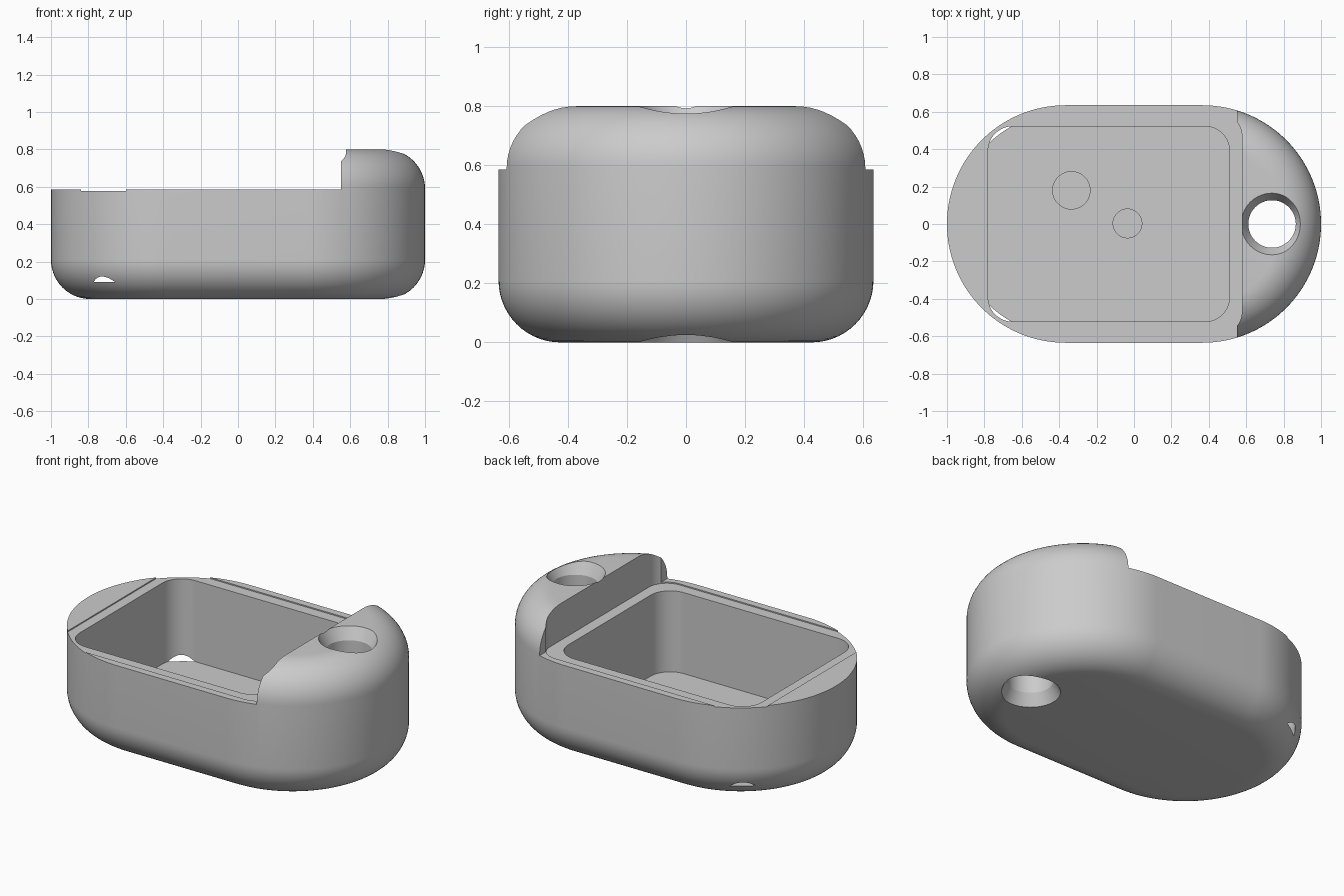
import bpy
import bmesh
from math import sin, cos, pi, radians

cube = bpy.data.objects.get("Cube")
if cube:
    bpy.data.objects.remove(cube, do_unlink=True)

HALF_X, HALF_Y, HEIGHT, FILLET = 1.0, 0.635, 0.80, 0.21
HOLE_X = 0.738

grey = bpy.data.materials.new("plain_grey")
grey.use_nodes = True
grey.diffuse_color = (0.6, 0.6, 0.6, 1)
grey.node_tree.nodes["Principled BSDF"].inputs["Base Color"].default_value = (0.6, 0.6, 0.6, 1)


def outline(x0, x1, hy, r_left, r_right, steps=32):
    """Rounded rectangle, with its own corner radius at each end."""
    pts = []
    corners = [(x1, hy, r_right, 0), (x0, hy, r_left, 1),
               (x0, -hy, r_left, 2), (x1, -hy, r_right, 3)]
    for x, y, r, quarter in corners:
        cx = x - r if x == x1 else x + r
        cy = y - r if y > 0 else y + r
        for i in range(steps + 1 if r > 0 else 1):
            a = (quarter + i / steps) * pi / 2
            p = (cx + r * cos(a), cy + r * sin(a))
            if not pts or abs(p[0] - pts[-1][0]) + abs(p[1] - pts[-1][1]) > 1e-5:
                pts.append(p)
    if abs(pts[0][0] - pts[-1][0]) + abs(pts[0][1] - pts[-1][1]) < 1e-5:
        pts.pop()
    return pts


def circle(x, y, r, n=64):
    return [(x + r * cos(2 * pi * i / n), y + r * sin(2 * pi * i / n)) for i in range(n)]


def loft(name, rings):
    """Closed solid through a stack of (outline, height) rings."""
    bm = bmesh.new()
    loops = [[bm.verts.new((x, y, z)) for x, y in pts] for pts, z in rings]
    for low, high in zip(loops, loops[1:]):
        for i in range(len(low)):
            j = (i + 1) % len(low)
            bm.faces.new((low[i], low[j], high[j], high[i]))
    bm.faces.new(loops[0][::-1])
    bm.faces.new(loops[-1])
    bmesh.ops.recalc_face_normals(bm, faces=bm.faces)
    mesh = bpy.data.meshes.new(name)
    bm.to_mesh(mesh)
    bm.free()
    mesh.materials.append(grey)
    obj = bpy.data.objects.new(name, mesh)
    bpy.context.collection.objects.link(obj)
    return obj


def prism(name, pts, z0, z1=1.5):
    return loft(name, [(pts, z0), (pts, z1)])


# Pill-shaped body with rounded bottom and top edges
def body_ring(inset, z):
    r = HALF_Y - inset
    return outline(inset - HALF_X, HALF_X - inset, r, r, r), z


arc = [(FILLET * (1 - sin(a)), FILLET * (1 - cos(a)))
       for a in (i / 14 * pi / 2 for i in range(15))]
rings = [body_ring(d, z) for d, z in arc]
rings += [body_ring(d, HEIGHT - z) for d, z in reversed(arc)]
body = loft("case_body", rings)

# Cutters: open deck, shallow lid seat, pocket, floor dimples, chamfered through hole
cutters = [
    prism("deck_cutter", outline(-1.5, 0.55, 1.2, 0, 0), 0.585),
    prism("lid_seat_cutter", outline(-0.84, 0.577, 0.59, 0, 0.12), 0.578),
    prism("pocket_cutter", outline(-0.78, 0.51, 0.522, 0.13, 0.13), 0.09),
    prism("large_dimple_cutter", circle(-0.335, 0.18, 0.10), 0.07, 0.3),
    prism("small_dimple_cutter", circle(-0.035, 0.003, 0.077), 0.07, 0.3),
    loft("hole_cutter", [(circle(HOLE_X, 0, r), z) for r, z in (
        (0.181, -0.03), (0.127, 0.07), (0.127, HEIGHT - 0.07), (0.181, HEIGHT + 0.03))]),
]
bpy.context.view_layer.objects.active = body
for cutter in cutters:
    cutter.hide_render = True
    mod = body.modifiers.new(cutter.name, "BOOLEAN")
    mod.operation = "DIFFERENCE"
    mod.solver = "EXACT"
    mod.object = cutter
    bpy.ops.object.modifier_apply(modifier=mod.name)
    bpy.data.objects.remove(cutter, do_unlink=True)

# Smooth curves, sharp cut edges
bpy.ops.object.select_all(action="DESELECT")
body.select_set(True)
bpy.ops.object.shade_smooth_by_angle(angle=radians(25))
